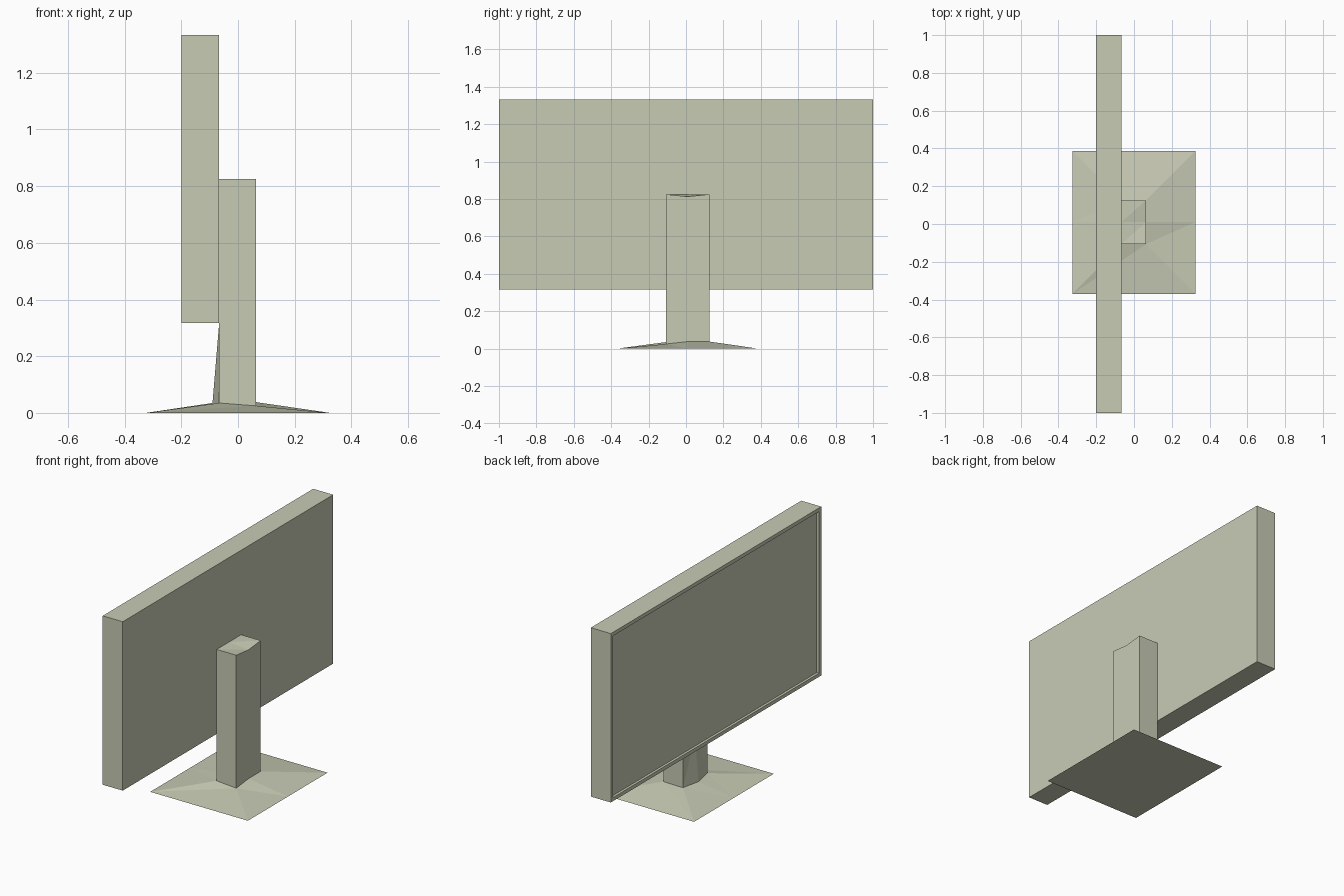
import bpy
import bmesh
from mathutils import Vector

if "Cube" in bpy.data.objects:
    bpy.data.objects.remove(bpy.data.objects["Cube"])

mat = bpy.data.materials.new("pale sage plastic")
mat.diffuse_color = (0.58, 0.60, 0.46, 1.0)
mat.use_nodes = True
mat.node_tree.nodes["Principled BSDF"].inputs["Base Color"].default_value = mat.diffuse_color


def make_object(name, bm):
    bmesh.ops.recalc_face_normals(bm, faces=bm.faces)
    mesh = bpy.data.meshes.new(name)
    bm.to_mesh(mesh)
    bm.free()
    mesh.materials.append(mat)
    obj = bpy.data.objects.new(name, mesh)
    bpy.context.collection.objects.link(obj)
    return obj


def loft(name, rings):
    """Skin a stack of equal-length point rings and cap both ends."""
    bm = bmesh.new()
    loops = [[bm.verts.new(p) for p in ring] for ring in rings]
    n = len(loops[0])
    for low, high in zip(loops, loops[1:]):
        for i in range(n):
            j = (i + 1) % n
            bm.faces.new((low[i], low[j], high[j], high[i]))
    bm.faces.new(loops[0][::-1])
    bm.faces.new(loops[-1])
    bmesh.ops.triangulate(bm, faces=bm.faces)
    return make_object(name, bm)


# Display housing: box whose -x face has a thin bezel and a recessed screen
bm = bmesh.new()
bmesh.ops.create_cube(bm, size=1.0)
bmesh.ops.scale(bm, vec=(0.133, 2.0, 1.016), verts=bm.verts)
bmesh.ops.translate(bm, vec=(-0.1335, 0, 0.825), verts=bm.verts)
bm.normal_update()
screen = min(bm.faces, key=lambda f: f.calc_center_median().x)
bmesh.ops.inset_region(bm, faces=[screen], thickness=0.022, use_even_offset=True)
# sink the screen behind the bezel with straight recess walls
sunk = bmesh.ops.extrude_discrete_faces(bm, faces=[screen])["faces"]
bmesh.ops.translate(bm, vec=(0.015, 0, 0), verts=sunk[0].verts[:])
make_object("display_housing", bm)

# Column cross-section: a rectangle with a middle point on its front and back
X0, X1, Y0, Y1, YM = -0.067, 0.063, -0.107, 0.125, 0.01


def section(front_x, z):
    xy = [(X0, Y0), (X1, Y0), (X1, YM), (X1, Y1), (X0, Y1), (front_x, YM)]
    return [Vector((x, y, h)) for (x, y), h in zip(xy, z)]


foot_ring = section(-0.09, (0.035, 0.025, 0.038, 0.038, 0.036, 0.035))
column_rings = [
    foot_ring,
    section(X0, [0.31] * 6),                                   # ridge fades out
    section(X0, (0.825, 0.825, 0.813, 0.825, 0.825, 0.825)),   # dipped back edge
]
loft("stand_column", column_rings)

# Base: shallow pyramid rising from a flat rectangle to the column's foot
BX, BY0, BY1 = 0.325, -0.37, 0.387
base_ring = [(-BX, BY0, 0), (BX, BY0, 0), (BX, YM, 0),
             (BX, BY1, 0), (-BX, BY1, 0), (-BX, YM, 0)]
loft("stand_base", [base_ring, foot_ring])
